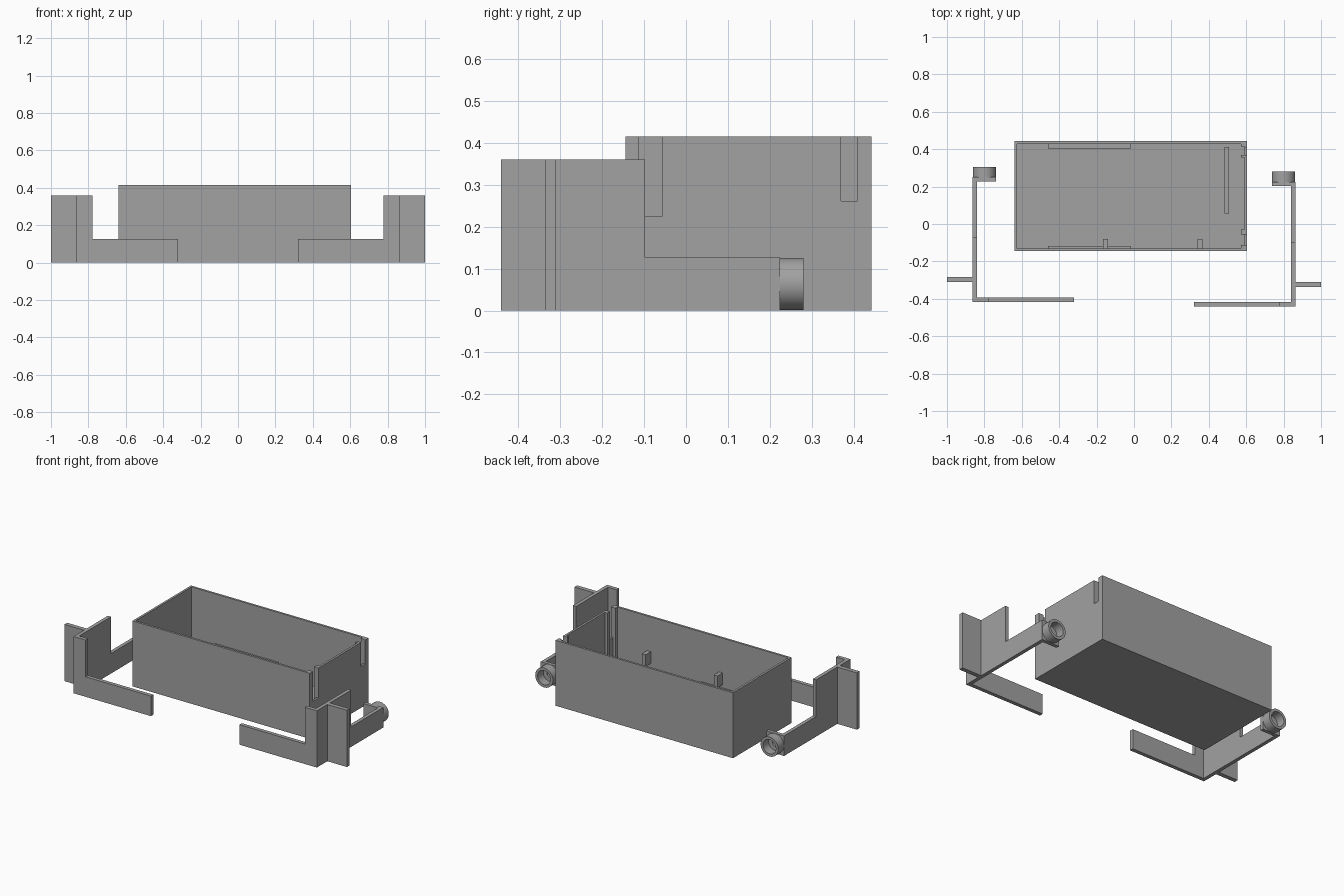
import bpy, math

if "Cube" in bpy.data.objects:
    bpy.data.objects.remove(bpy.data.objects["Cube"])

grey = bpy.data.materials.new("grey plastic")
grey.diffuse_color = (0.36, 0.36, 0.36, 1)
grey.use_nodes = True
grey.node_tree.nodes["Principled BSDF"].inputs["Base Color"].default_value = grey.diffuse_color


def finish(ob, name):
    ob.name = name
    ob.data.materials.clear()
    ob.data.materials.append(grey)
    return ob


def box(name, x, y, z):
    """Box from (min, max) pairs."""
    bpy.ops.mesh.primitive_cube_add(size=1)
    ob = bpy.context.object
    for v in ob.data.vertices:
        for i, (a, b) in enumerate((x, y, z)):
            v.co[i] = (a + b) / 2 + v.co[i] * (b - a)
    return finish(ob, name)


def extrude(name, pts, place, depth):
    """Extrude a 2D outline; place(u, v, w) gives the 3D point."""
    n = len(pts)
    verts = [place(u, v, w) for w in depth for u, v in pts]
    faces = [tuple(range(n)), tuple(range(2 * n - 1, n - 1, -1))]
    faces += [(i, i + n, (i + 1) % n + n, (i + 1) % n) for i in range(n)]
    me = bpy.data.meshes.new(name)
    me.from_pydata(verts, [], faces)
    ob = bpy.data.objects.new(name, me)
    bpy.context.collection.objects.link(ob)
    bpy.context.view_layer.objects.active = ob
    ob.select_set(True)
    bpy.ops.object.mode_set(mode='EDIT')
    bpy.ops.mesh.select_all(action='SELECT')
    bpy.ops.mesh.normals_make_consistent(inside=False)
    bpy.ops.object.mode_set(mode='OBJECT')
    ob.select_set(False)
    return finish(ob, name)


def cylinder(name, r, x, y, z):
    """Cylinder along y."""
    bpy.ops.mesh.primitive_cylinder_add(vertices=48, radius=r, depth=y[1] - y[0],
                                        location=(x, (y[0] + y[1]) / 2, z),
                                        rotation=(math.pi / 2, 0, 0))
    return finish(bpy.context.object, name)


def cut(ob, cutter):
    m = ob.modifiers.new("cut", 'BOOLEAN')
    m.operation = 'DIFFERENCE'
    m.solver = 'EXACT'
    m.object = cutter
    bpy.context.view_layer.objects.active = ob
    bpy.ops.object.modifier_apply(modifier=m.name)
    bpy.data.objects.remove(cutter)


# Open tray: floor and walls
X0, X1, Y0, Y1, H, T = -0.64, 0.605, -0.145, 0.443, 0.415, 0.014
tray = box("tray", (X0, X1), (Y0, Y1), (0, H))
cut(tray, box("cavity", (X0 + T, X1 - T), (Y0 + T, Y1 - T), (T, 1)))
# Open slots in the right wall
cut(tray, box("front_slot", (0.55, 0.7), (-0.112, -0.057), (0.225, 1)))
cut(tray, box("back_slot", (0.55, 0.7), (0.37, 0.41), (0.262, 1)))

# Ribs and corner posts beside the slots
for i, y in enumerate([(-0.131, -0.112), (-0.055, -0.03), (0.355, 0.37), (0.415, 0.429)]):
    box(f"slot_rib_{i}", (0.573, 0.592), y, (T, H))

# Low rails on the floor
box("back_rail", (-0.46, -0.015), (0.404, 0.43), (T, 0.1))
box("front_rail", (-0.46, -0.015), (-0.132, -0.118), (T, 0.1))
box("side_rail", (0.483, 0.508), (0.055, 0.413), (T, 0.1))

# Retaining tabs on the front wall
for i, x in enumerate((-0.152, 0.352)):
    box(f"wall_tab_{i}", (x - 0.013, x + 0.013), (-0.132, -0.08), (0.12, 0.195))

# Brackets at both ends; the left one sits slightly further back
LOW, TALL = 0.127, 0.36
for side, s, dy in (("right", 1, 0.0), ("left", -1, 0.026)):
    step = -0.098 + dy
    # side arm: tall at the front, low towards the back
    extrude(f"{side}_side_arm",
            [(-0.442 + dy, 0), (0.224 + dy, 0), (0.224 + dy, LOW),
             (step, LOW), (step, TALL), (-0.442 + dy, TALL)],
            lambda u, v, w: (s * w, u, v), (0.84, 0.863))
    # front arm: tall corner and low tongue
    extrude(f"{side}_front_arm",
            [(0.32, 0), (0.84, 0), (0.84, TALL), (0.778, TALL), (0.778, LOW), (0.32, LOW)],
            lambda u, v, w: (s * u, w, v), (-0.442 + dy, -0.418 + dy))
    # outer fin
    box(f"{side}_fin", sorted((s * 0.863, s * 1.0)), (-0.337 + dy, -0.31 + dy), (0, TALL))
    # socket plate with a small bore, and the open ring behind it
    cx, cz = s * 0.8, 0.0635
    plate = box(f"{side}_socket_plate", sorted((s * 0.739, s * 0.84)),
                (0.202 + dy, 0.224 + dy), (0, LOW))
    cut(plate, cylinder("bore", 0.018, cx, (0.1 + dy, 0.4 + dy), cz))
    ring = cylinder(f"{side}_socket_ring", 0.062, cx, (0.224 + dy, 0.28 + dy), cz)
    cut(ring, cylinder("bore", 0.045, cx, (0.1 + dy, 0.4 + dy), cz))
    bpy.ops.object.select_all(action='DESELECT')
    ring.select_set(True)
    bpy.context.view_layer.objects.active = ring
    bpy.ops.object.shade_smooth_by_angle(angle=math.radians(30))
    ring.select_set(False)
